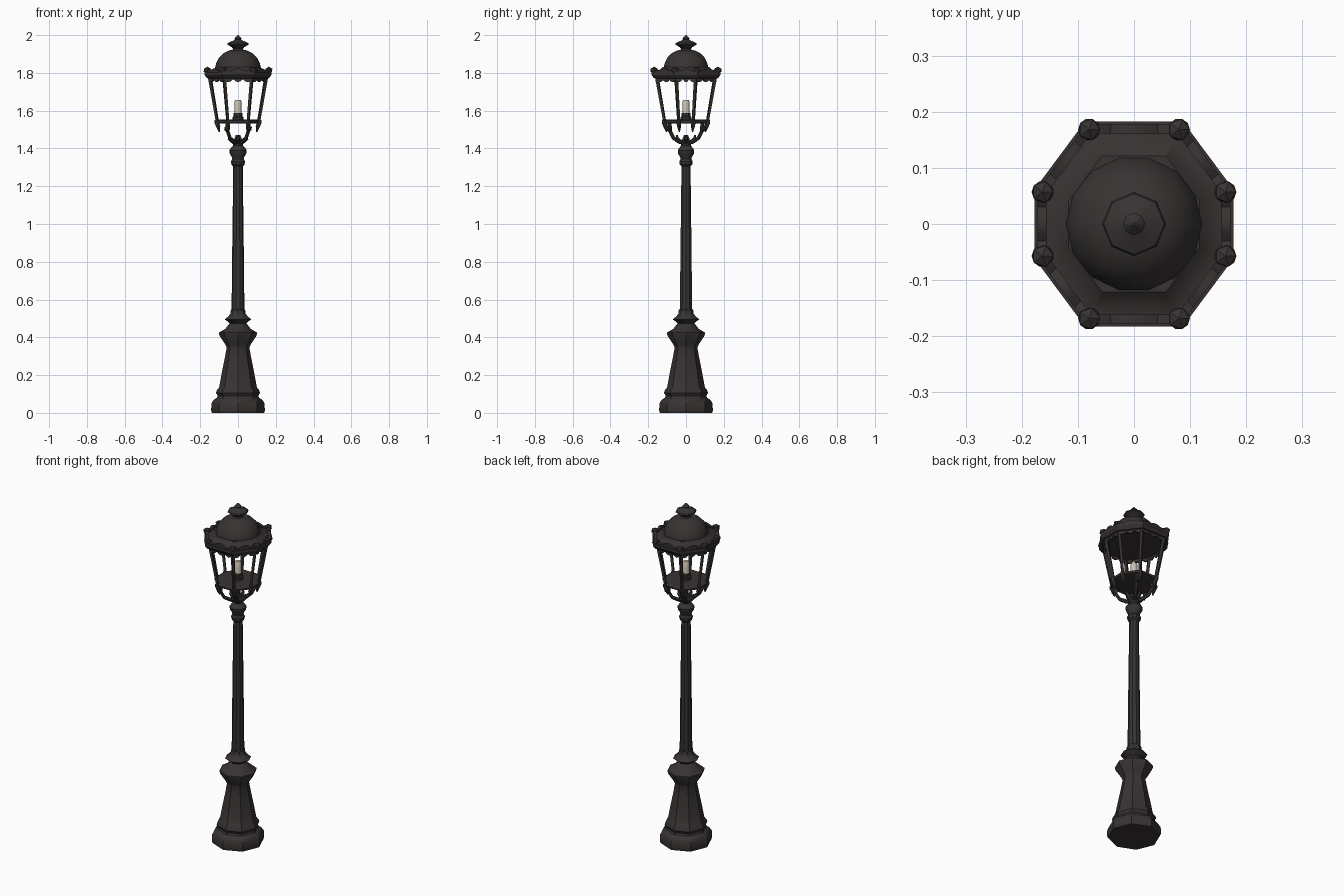
import bpy, bmesh, math
from mathutils import Vector

cube = bpy.data.objects.get("Cube")
if cube:
    bpy.data.objects.remove(cube)


def material(name, color, rough):
    m = bpy.data.materials.new(name)
    m.use_nodes = True
    m.diffuse_color = (*color, 1)
    bsdf = next(n for n in m.node_tree.nodes if n.type == 'BSDF_PRINCIPLED')
    bsdf.inputs["Base Color"].default_value = (*color, 1)
    bsdf.inputs["Roughness"].default_value = rough
    return m


IRON = material("dark cast iron", (0.04, 0.033, 0.033), 0.7)
WAX = material("warm cream lamp", (0.6, 0.54, 0.43), 0.6)


def finish(name, bm, mat=IRON, angle=35):
    bmesh.ops.recalc_face_normals(bm, faces=bm.faces)
    mesh = bpy.data.meshes.new(name)
    bm.to_mesh(mesh)
    bm.free()
    mesh.materials.append(mat)
    ob = bpy.data.objects.new(name, mesh)
    bpy.context.collection.objects.link(ob)
    bpy.ops.object.select_all(action='DESELECT')
    ob.select_set(True)
    bpy.context.view_layer.objects.active = ob
    bpy.ops.object.shade_smooth_by_angle(angle=math.radians(angle))
    return ob


def loft(bm, profile, outline):
    """Stack scaled copies of an outline; profile holds (scale, z)."""
    rings = [[bm.verts.new((x * s, y * s, z)) for x, y in outline] for s, z in profile]
    n = len(outline)
    for a, b in zip(rings, rings[1:]):
        for i in range(n):
            j = (i + 1) % n
            bm.faces.new((a[i], a[j], b[j], b[i]))
    bm.faces.new(rings[0][::-1])
    bm.faces.new(rings[-1])


def part(name, profile, outline, mat=IRON, angle=35):
    bm = bmesh.new()
    loft(bm, profile, outline)
    return finish(name, bm, mat, angle)


def circle(n):
    return [(math.cos(i * math.tau / n), math.sin(i * math.tau / n)) for i in range(n)]


def tube(bm, points, radii, sides=6):
    """Sweep a round section along points lying in one vertical plane."""
    pts = [Vector(p) for p in points]
    rings = []
    for i, p in enumerate(pts):
        t = (pts[min(i + 1, len(pts) - 1)] - pts[max(i - 1, 0)]).normalized()
        side = Vector((-pts[-1].y, pts[-1].x, 0)).normalized()
        up = t.cross(side).normalized()
        rings.append([bm.verts.new(p + radii[i] * (side * c + up * s))
                      for c, s in circle(sides)])
    for a, b in zip(rings, rings[1:]):
        for i in range(sides):
            j = (i + 1) % sides
            bm.faces.new((a[i], a[j], b[j], b[i]))
    bm.faces.new(rings[0][::-1])
    bm.faces.new(rings[-1])


def blob(bm, center, size, squash=1.0):
    made = bmesh.ops.create_icosphere(bm, subdivisions=1, radius=size)
    for v in made["verts"]:
        v.co.z *= squash
        v.co += Vector(center)


# Lantern plan: slightly long octagon
LANTERN = [(0.177, -0.062), (0.177, 0.062), (0.087, 0.183), (-0.087, 0.183),
           (-0.177, 0.062), (-0.177, -0.062), (-0.087, -0.183), (0.087, -0.183)]


def edge_strip(bm, scale, base, height_at, steps, thick):
    """Ornamental strip along every side of the lantern."""
    for i in range(8):
        a = Vector((*LANTERN[i], 0)) * scale
        b = Vector((*LANTERN[(i + 1) % 8], 0)) * scale
        inward = -((a + b) / 2).normalized() * thick
        rows = []
        for k in range(steps + 1):
            p = a.lerp(b, k / steps)
            low, high = Vector((0, 0, base)), Vector((0, 0, base + height_at(k / steps)))
            rows.append([bm.verts.new(q) for q in
                         (p + low, p + high, p + inward + high, p + inward + low)])
        for r, s in zip(rows, rows[1:]):
            for m in range(4):
                n = (m + 1) % 4
                bm.faces.new((r[m], r[n], s[n], s[m]))
        bm.faces.new(rows[0])
        bm.faces.new(rows[-1][::-1])


# Base and post
part("plinth", [(0.138, 0), (0.142, 0.012), (0.141, 0.05), (0.13, 0.068), (0.113, 0.08)],
     circle(8))
part("pedestal", [(0.112, 0.078), (0.107, 0.09), (0.116, 0.105), (0.114, 0.118),
                  (0.1, 0.135), (0.088, 0.2), (0.072, 0.28), (0.06, 0.345),
                  (0.066, 0.36), (0.098, 0.408), (0.101, 0.425), (0.067, 0.445),
                  (0.05, 0.468), (0.04, 0.476)], circle(8))
part("post_ring", [(0.038, 0.468), (0.052, 0.482), (0.071, 0.495), (0.054, 0.508),
                   (0.04, 0.525), (0.038, 0.545), (0.033, 0.55)], circle(8))
part("post", [(0.034, 0.54), (0.032, 0.75), (0.029, 1.0), (0.025, 1.32)], circle(10))
part("post_capital", [(0.025, 1.305), (0.035, 1.315), (0.037, 1.332), (0.03, 1.344),
                      (0.033, 1.355), (0.043, 1.37), (0.046, 1.39), (0.036, 1.405),
                      (0.026, 1.415), (0.03, 1.432), (0.022, 1.445), (0.012, 1.47)],
     circle(10))

# Arms carrying the lantern, with scrolls around the hub
bm = bmesh.new()
for sx in (-1, 1):
    for sy in (-1, 1):
        path = [(0.12, 1.43), (0.4, 1.435), (0.75, 1.455), (0.95, 1.49), (1.0, 1.545)]
        tube(bm, [(sx * 0.057 * f, sy * 0.088 * f, z) for f, z in path],
             (0.012, 0.011, 0.01, 0.01, 0.011))
        blob(bm, (sx * 0.06, sy * 0.092, 1.505), 0.015, 1.2)
for x, y in circle(4):
    tube(bm, [(x * r, y * r, z) for r, z in
              ((0.01, 1.432), (0.032, 1.438), (0.046, 1.452), (0.048, 1.472))],
         (0.012, 0.012, 0.011, 0.004))
finish("lantern_arms", bm)

# Lantern floor with drops at the corners
part("lantern_floor", [(0.58, 1.532), (0.65, 1.536), (0.66, 1.547), (0.6, 1.553)],
     LANTERN, angle=20)
bm = bmesh.new()
for x, y in LANTERN:
    tube(bm, [(x * s, y * s, z) for s, z in
              ((0.56, 1.487), (0.59, 1.515), (0.64, 1.54), (0.66, 1.552))],
         (0.003, 0.011, 0.012, 0.007))
finish("floor_drops", bm)

# Lamp
part("lamp_socket", [(0.03, 1.55), (0.03, 1.566), (0.024, 1.57), (0.024, 1.588)], circle(10))
part("lamp_candle", [(0.018, 1.585), (0.018, 1.65), (0.014, 1.657)], circle(12), WAX)

# Corner bars
bm = bmesh.new()
for x, y in LANTERN:
    tube(bm, [(x * s, y * s, z) for s, z in ((0.62, 1.545), (0.85, 1.785))],
         (0.009, 0.011), 4)
finish("corner_bars", bm)

# Roof, cresting and scalloped valance
part("roof", [(0.84, 1.77), (0.93, 1.772), (1.0, 1.79), (1.0, 1.805), (0.9, 1.806),
              (0.82, 1.81), (0.72, 1.822), (0.66, 1.832)], LANTERN, angle=25)
bm = bmesh.new()
edge_strip(bm, 0.97, 1.8, lambda t: 0.01 + 0.013 * abs(math.cos(t * math.pi * 2)), 12, 0.016)
for x, y in LANTERN:
    blob(bm, (x * 0.92, y * 0.92, 1.814), 0.022, 0.85)
finish("roof_cresting", bm)
bm = bmesh.new()
edge_strip(bm, 0.88, 1.775, lambda t: -0.009 - 0.015 * abs(math.sin(t * math.pi * 3)), 12, 0.01)
finish("roof_valance", bm)

# Dome and finial
part("dome", [(0.122, 1.82), (0.12, 1.836), (0.113, 1.858), (0.1, 1.882), (0.079, 1.903),
              (0.052, 1.917), (0.034, 1.922)], circle(14), angle=50)
part("finial", [(0.034, 1.915), (0.026, 1.928), (0.034, 1.937), (0.057, 1.95),
                (0.054, 1.958), (0.028, 1.97), (0.016, 1.976), (0.02, 1.982), (0.003, 2.0)],
     circle(8))
